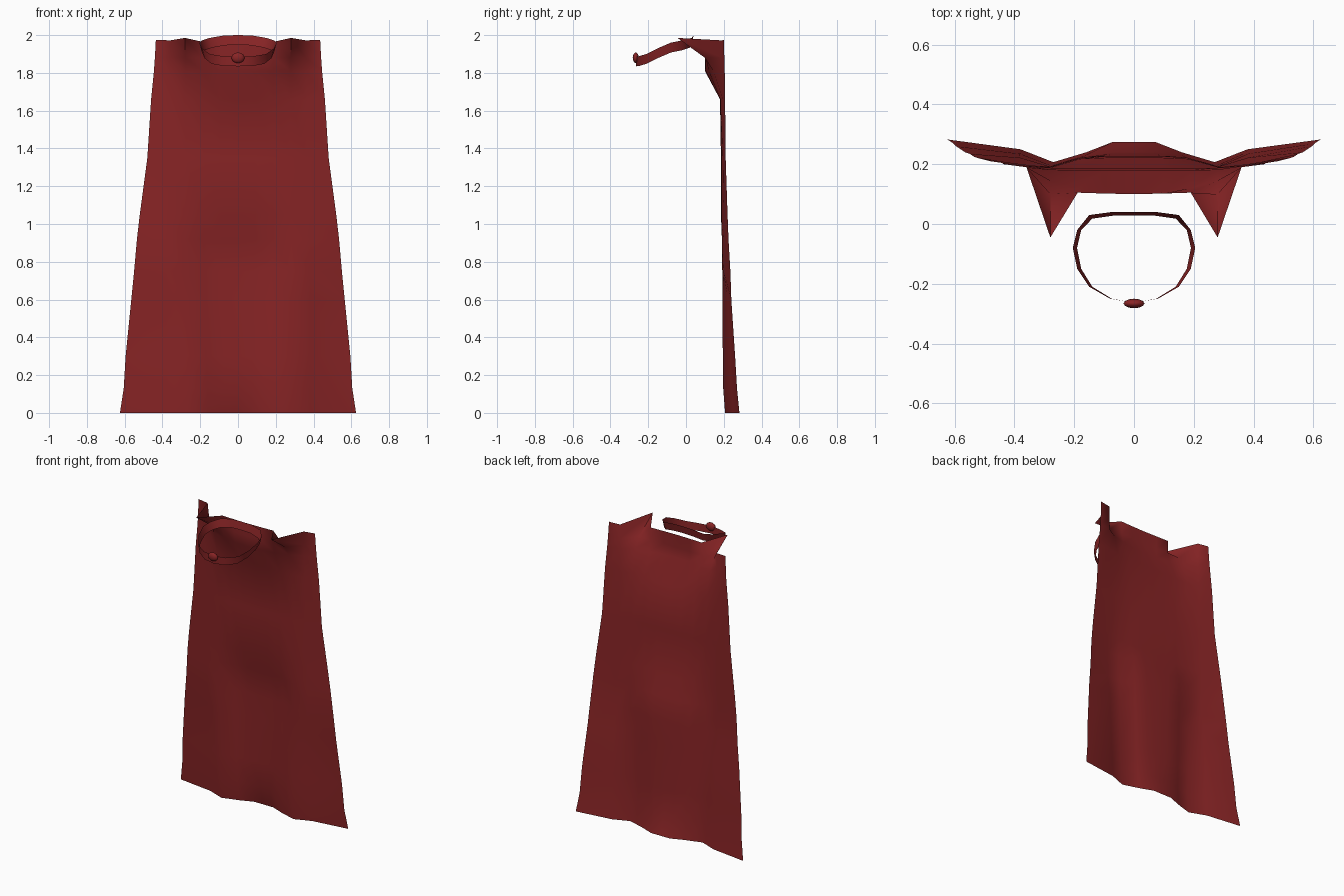
import bpy, bmesh, math

red = bpy.data.materials.new("deep_red")
red.diffuse_color = (0.25, 0.018, 0.019, 1)


def finish(bm, name, angle=80):
    bmesh.ops.recalc_face_normals(bm, faces=bm.faces)
    me = bpy.data.meshes.new(name)
    bm.to_mesh(me)
    bm.free()
    ob = bpy.data.objects.new(name, me)
    bpy.context.collection.objects.link(ob)
    me.materials.append(red)
    bpy.ops.object.select_all(action='DESELECT')
    ob.select_set(True)
    bpy.context.view_layer.objects.active = ob
    bpy.ops.object.shade_smooth_by_angle(angle=math.radians(angle))
    return ob


def mirrored(half):
    """Half row from the middle outward -> full row from -x to +x."""
    return [(-x, y, z) for x, y, z in half[:0:-1]] + half


def skin(bm, rows, closed=False):
    grid = [[bm.verts.new(p) for p in row] for row in rows]
    n = len(grid[0])
    for a, b in zip(grid, grid[1:]):
        for i in range(n if closed else n - 1):
            j = (i + 1) % n
            bm.faces.new((a[i], a[j], b[j], b[i]))


# Cloth: each row is height, half width, then depth of six folds from middle to edge
top_x = (0, 0.1, 0.19, 0.28, 0.36, 0.435)
low_x = (0, 0.07, 0.16, 0.27, 0.38, 0.625)
top_z = (1.965, 1.965, 1.965, 1.985, 1.972, 1.975)
folds = [
    (1.97, 0.435, 0.100, 0.102, 0.105, -0.045, 0.19, 0.200),
    (1.88, 0.440, 0.100, 0.102, 0.105, 0.100, 0.19, 0.203),
    (1.81, 0.445, 0.100, 0.105, 0.120, 0.145, 0.19, 0.205),
    (1.66, 0.460, 0.180, 0.180, 0.180, 0.182, 0.195, 0.207),
    (1.35, 0.480, 0.185, 0.185, 0.185, 0.188, 0.195, 0.21),
    (1.05, 0.520, 0.185, 0.185, 0.185, 0.188, 0.20, 0.22),
    (0.92, 0.535, 0.222, 0.222, 0.218, 0.190, 0.198, 0.225),
    (0.75, 0.550, 0.228, 0.228, 0.222, 0.192, 0.198, 0.235),
    (0.60, 0.565, 0.230, 0.230, 0.222, 0.192, 0.222, 0.24),
    (0.30, 0.595, 0.235, 0.235, 0.225, 0.195, 0.235, 0.26),
    (0.13, 0.605, 0.240, 0.240, 0.230, 0.197, 0.24, 0.27),
    (0.00, 0.625, 0.275, 0.275, 0.240, 0.207, 0.25, 0.283),
]
rows = []
for k, (z, w, *ys) in enumerate(folds):
    t = 1 - z / 1.97
    half = []
    for i, y in enumerate(ys):
        frac = (1 - t) * top_x[i] / 0.435 + t * low_x[i] / 0.625
        half.append((frac * w, y, top_z[i] if k == 0 else z))
    rows.append(mirrored(half))
bm = bmesh.new()
skin(bm, rows)
finish(bm, "cape_cloth")

# Collar band: upper edge path, dipping toward the front; lower edge slightly tucked in
path = [(0, 0.04, 2.0), (0.075, 0.04, 1.998), (0.15, 0.03, 1.985), (0.19, -0.02, 1.972),
        (0.205, -0.08, 1.96), (0.19, -0.15, 1.93), (0.15, -0.21, 1.90),
        (0.08, -0.25, 1.888), (0, -0.264, 1.887)]
upper = path + [(-x, y, z) for x, y, z in path[-2:0:-1]]
lower = [(x * 0.93, y - 0.012 * (y > 0), z - 0.052) for x, y, z in upper]
bm = bmesh.new()
skin(bm, [upper, lower], closed=True)
finish(bm, "collar_band")

# Button at the front of the collar
bm = bmesh.new()
bmesh.ops.create_uvsphere(bm, u_segments=12, v_segments=8, radius=1)
bmesh.ops.scale(bm, vec=(0.035, 0.016, 0.028), verts=bm.verts)
bmesh.ops.translate(bm, vec=(0, -0.266, 1.88), verts=bm.verts)
finish(bm, "collar_button")
